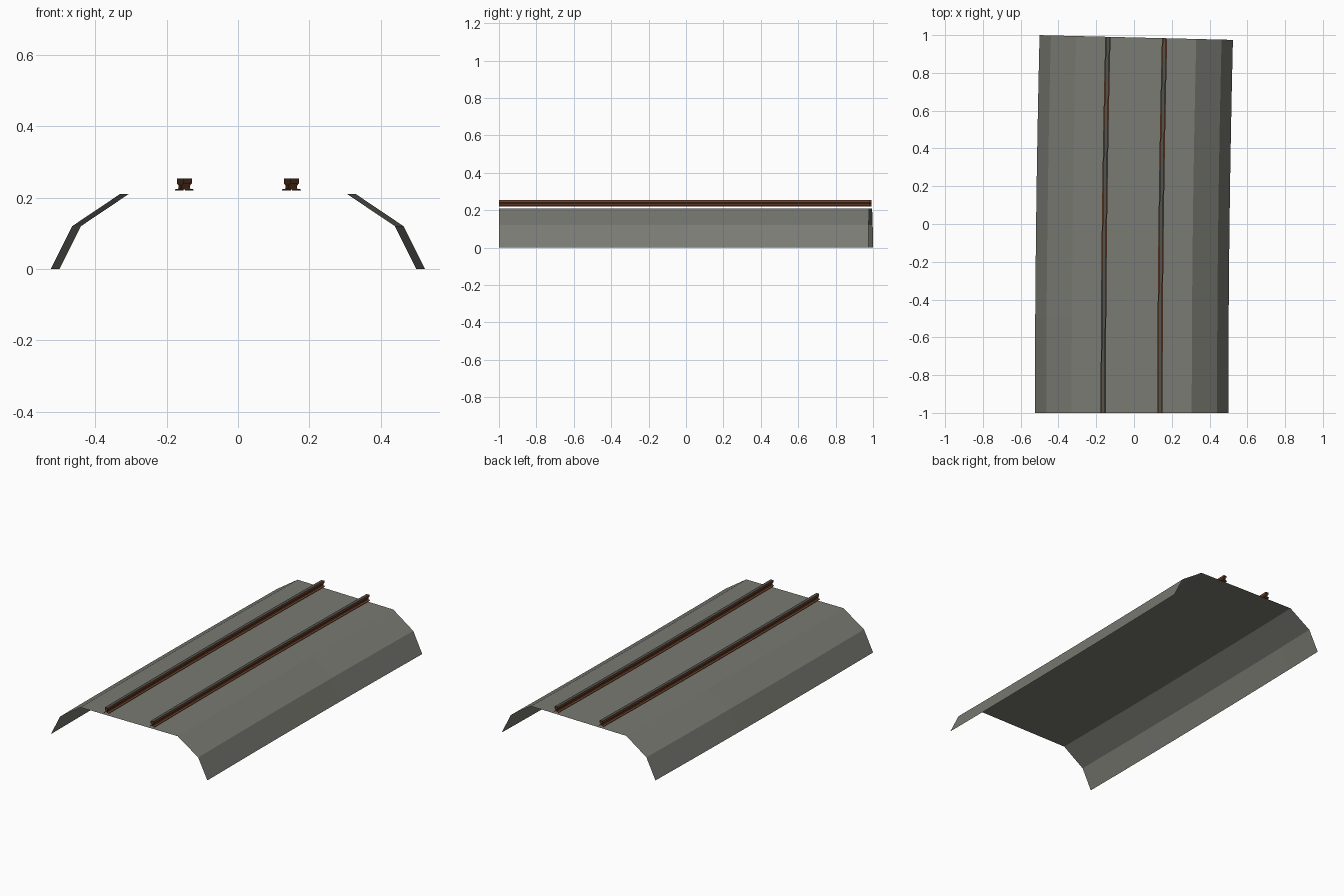
import bpy
import math

if "Cube" in bpy.data.objects:
    bpy.data.objects.remove(bpy.data.objects["Cube"])

# Gentle bend of the track: radius and angle of the centre line
R = 81.0
ANGLE = 2.0 / (R + 0.512)
SEGMENTS = 8


def material(name, rgb):
    m = bpy.data.materials.new(name)
    m.diffuse_color = (*rgb, 1.0)
    m.use_nodes = True
    m.node_tree.nodes["Principled BSDF"].inputs["Base Color"].default_value = m.diffuse_color
    return m


gravel = material("gravel_grey", (0.195, 0.197, 0.172))
rust = material("rust_brown", (0.18, 0.062, 0.027))
steel = material("worn_steel", (0.085, 0.088, 0.078))


def sweep(name, profile, mats, rule=lambda i: 0):
    """Sweep an open left-to-right profile of (x, z) along the bend."""
    n = len(profile)
    verts, faces, ids = [], [], []
    for j in range(SEGMENTS + 1):
        t = ANGLE * j / SEGMENTS
        for x, z in profile:
            r = R - x
            verts.append((R - 0.0125 - r * math.cos(t), -1 + r * math.sin(t), z))
    for j in range(SEGMENTS):
        for i in range(n - 1):
            a = j * n + i
            faces.append((a, a + 1, a + n + 1, a + n))
            ids.append(rule(i))
    mesh = bpy.data.meshes.new(name)
    mesh.from_pydata(verts, [], faces)
    for m in mats:
        mesh.materials.append(m)
    for p, k in zip(mesh.polygons, ids):
        p.material_index = k
    ob = bpy.data.objects.new(name, mesh)
    bpy.context.collection.objects.link(ob)
    return ob


def mirrored(half, centre=0.0):
    """Complete a left half profile given as (half width, z)."""
    left = [(centre - w, z) for w, z in half]
    right = [(centre + w, z) for w, z in reversed(half)]
    return left + right


# Ballast bed: open shell with two slopes on each side
sweep("ballast_bed", mirrored([(0.512, 0.0), (0.452, 0.12), (0.318, 0.21)]), [gravel])

# Rails: foot, web and head, with a worn steel running surface
rail = [(0.014, 0.22), (0.014, 0.223), (0.004, 0.225),
        (0.004, 0.234), (0.009, 0.24), (0.009, 0.253)]
top = len(rail) - 1
for name, x in (("left_rail", -0.15), ("right_rail", 0.15)):
    sweep(name, mirrored(rail, x), [rust, steel], lambda i: int(i == top))
